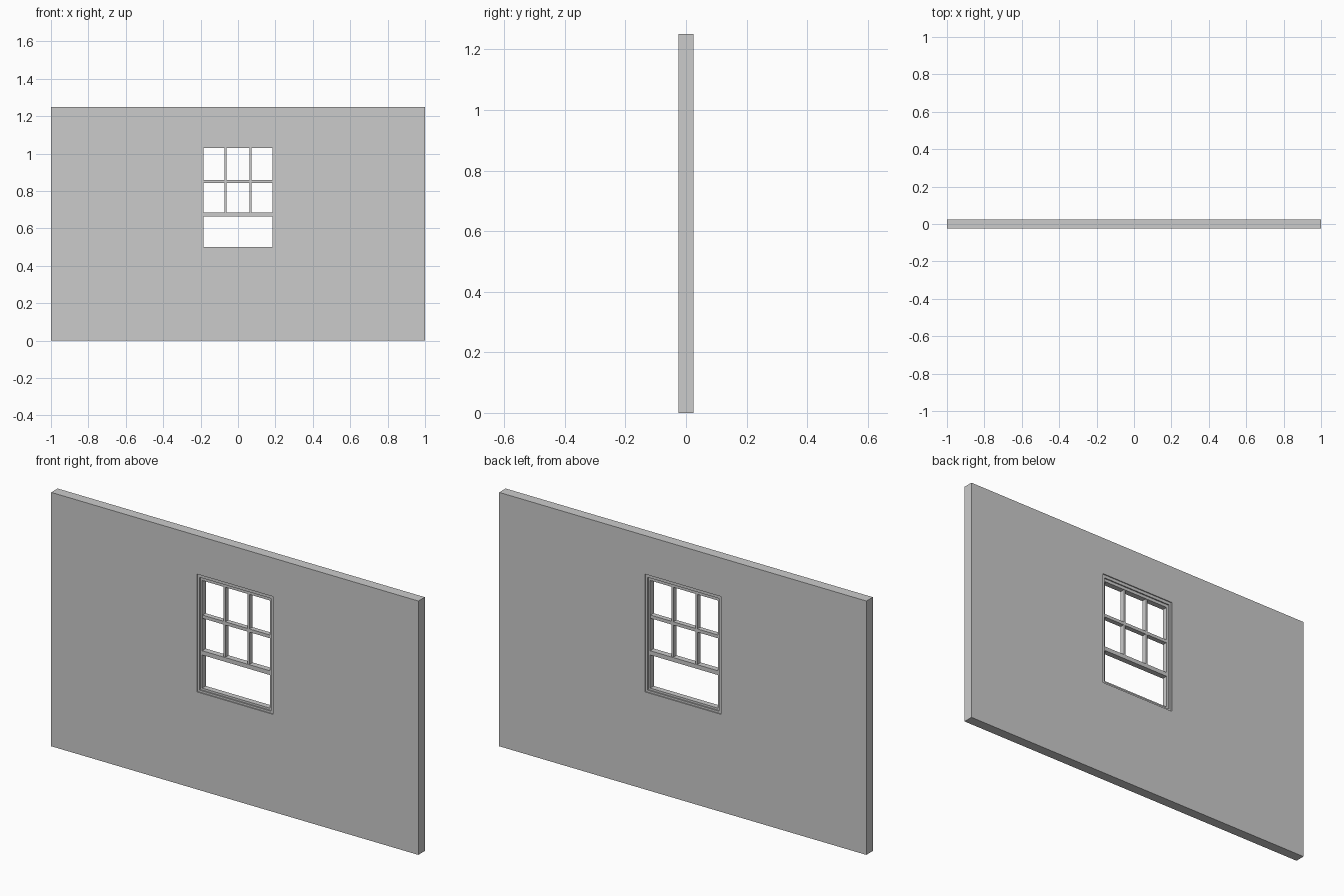
import bpy, bmesh

if "Cube" in bpy.data.objects:
    bpy.data.objects.remove(bpy.data.objects["Cube"])


def box(name, x0, x1, z0, z1, half_depth):
    """Bar spanning the given x and z range, centred on y = 0."""
    bm = bmesh.new()
    bmesh.ops.create_cube(bm, size=1)
    for v in bm.verts:
        v.co.x = x1 if v.co.x > 0 else x0
        v.co.z = z1 if v.co.z > 0 else z0
        v.co.y *= 2 * half_depth
    return finish(name, bm)


def finish(name, bm):
    bmesh.ops.recalc_face_normals(bm, faces=bm.faces)
    mesh = bpy.data.meshes.new(name)
    bm.to_mesh(mesh)
    bm.free()
    obj = bpy.data.objects.new(name, mesh)
    bpy.context.collection.objects.link(obj)
    return obj


def ring(name, outer, inner, half_depth):
    """Rectangular slab with a rectangular hole; rects are (x0, x1, z0, z1)."""
    bm = bmesh.new()

    def loop(rect, y):
        x0, x1, z0, z1 = rect
        return [bm.verts.new((x, y, z)) for x, z in
                ((x0, z0), (x1, z0), (x1, z1), (x0, z1))]

    loops = [loop(outer, -half_depth), loop(inner, -half_depth),
             loop(inner, half_depth), loop(outer, half_depth)]
    for a, b in zip(loops, loops[1:] + loops[:1]):
        for i in range(4):
            j = (i + 1) % 4
            bm.faces.new((a[i], a[j], b[j], b[i]))
    return finish(name, bm)


hole = (-0.207, 0.207, 0.48, 1.06)
casing_inner = (-0.195, 0.195, 0.49, 1.045)
opening = (-0.185, 0.185, 0.50, 1.03)

# Wall and stepped window frame
ring("wall", (-1, 1, 0, 1.25), hole, 0.025)
ring("window_casing", hole, casing_inner, 0.020)
ring("window_sash_frame", casing_inner, opening, 0.014)

# Bottom rail of the raised sash
box("sash_bottom_rail", -0.185, 0.185, 0.663, 0.684, 0.014)

# Glazing bars: one horizontal, two vertical in each row
box("glazing_bar_horizontal", -0.185, 0.185, 0.843, 0.859, 0.012)
for row, (z0, z1) in (("lower", (0.684, 0.843)), ("upper", (0.859, 1.03))):
    for side, x in (("left", -0.066), ("right", 0.066)):
        box(f"glazing_bar_{row}_{side}", x - 0.005, x + 0.005, z0, z1, 0.012)
